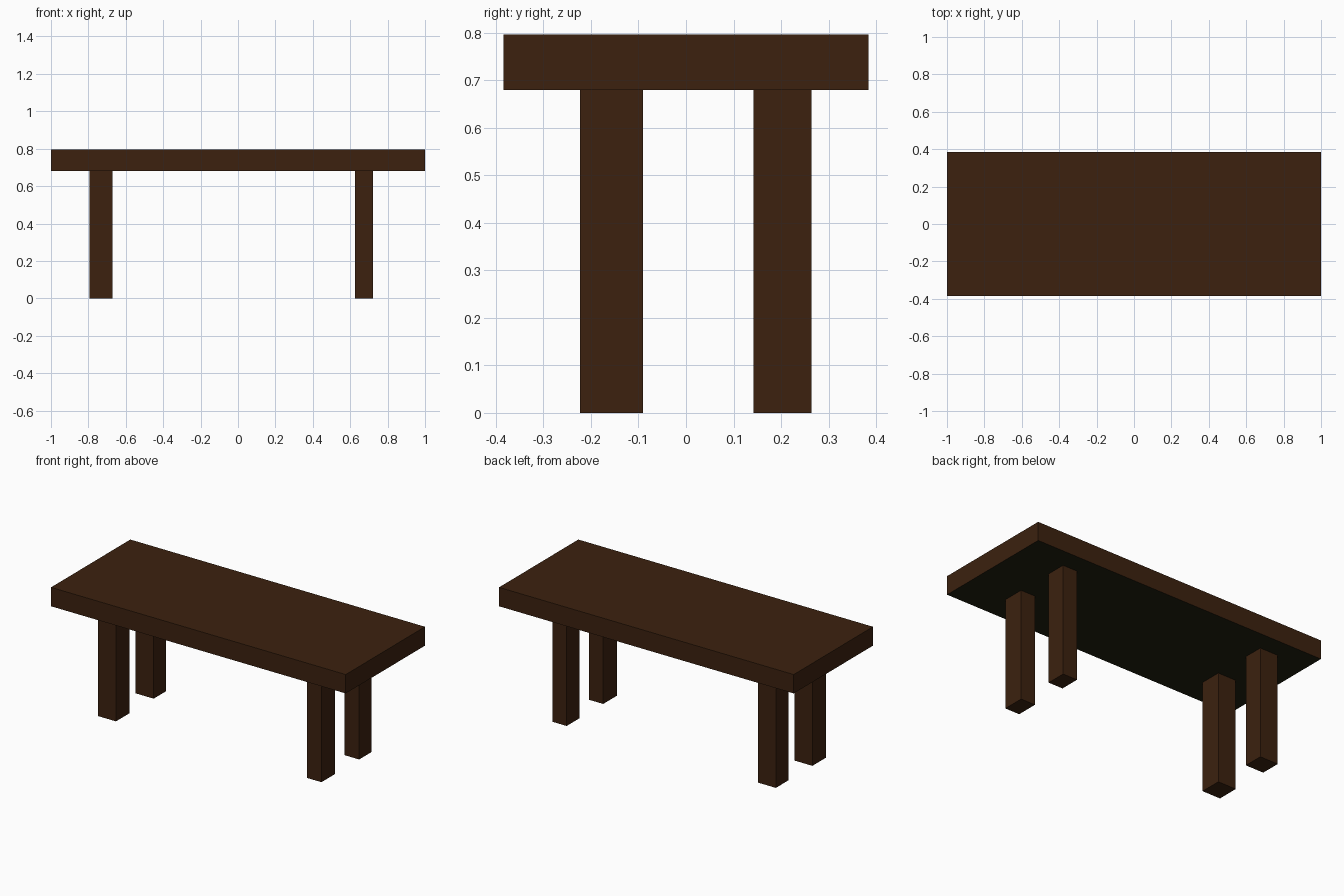
import bpy

if "Cube" in bpy.data.objects:
    bpy.data.objects.remove(bpy.data.objects["Cube"])


def material(name, rgb):
    m = bpy.data.materials.new(name)
    m.diffuse_color = (*rgb, 1.0)
    m.use_nodes = True
    m.node_tree.nodes["Principled BSDF"].inputs["Base Color"].default_value = m.diffuse_color
    return m


WOOD = material("dark_wood", (0.045, 0.0155, 0.0048))
UNDERSIDE = material("dark_underside", (0.0145, 0.0145, 0.0050))


def box(name, x, y, z):
    """Box spanning the given (min, max) ranges."""
    spans = (x, y, z)
    bpy.ops.mesh.primitive_cube_add(size=1)
    ob = bpy.context.object
    ob.name = ob.data.name = name
    for v in ob.data.vertices:
        v.co = [(lo + hi) / 2 + c * (hi - lo) for c, (lo, hi) in zip(v.co, spans)]
    ob.data.materials.append(WOOD)
    return ob


LEG_TOP, TOP = 0.68, 0.796

# Tabletop, with a darker underside
top = box("tabletop", (-1, 1), (-0.384, 0.384), (LEG_TOP, TOP))
top.data.materials.append(UNDERSIDE)
for p in top.data.polygons:
    if p.normal.z < -0.5:
        p.material_index = 1

# Four legs: left pair is wider, front pair is deeper
for side, xs in (("left", (-0.795, -0.672)), ("right", (0.625, 0.723))):
    for end, ys in (("front", (-0.223, -0.09)), ("back", (0.142, 0.264))):
        box(f"{end}_{side}_leg", xs, ys, (0, LEG_TOP))
